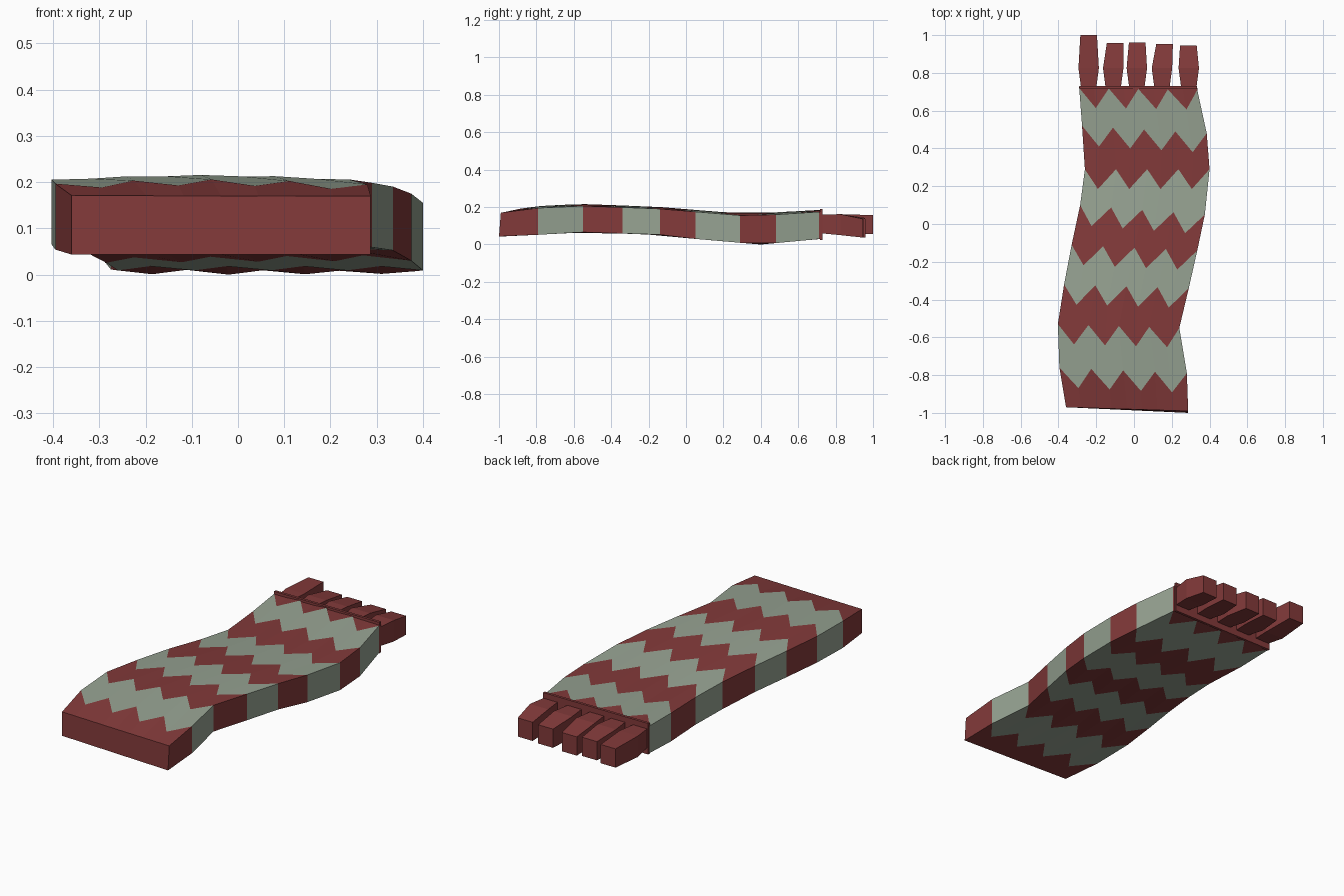
import bpy
import bmesh
import math

cube = bpy.data.objects.get("Cube")
if cube:
    bpy.data.objects.remove(cube, do_unlink=True)


def make_material(name, colour):
    mat = bpy.data.materials.new(name)
    mat.use_nodes = True
    mat.diffuse_color = (*colour, 1)
    mat.node_tree.nodes["Principled BSDF"].inputs["Base Color"].default_value = (*colour, 1)
    return mat


RED = make_material("wool_red", (0.225, 0.042, 0.042))
GREEN = make_material("wool_sage", (0.305, 0.362, 0.287))


def lookup(table, y):
    """Piecewise linear interpolation in a list of (y, value), y falling."""
    if y >= table[0][0]:
        return table[0][1]
    for (y0, v0), (y1, v1) in zip(table, table[1:]):
        if y >= y1:
            return v0 + (v1 - v0) * (y0 - y) / (y0 - y1)
    return table[-1][1]


def finish(name, bm, mats):
    bmesh.ops.recalc_face_normals(bm, faces=bm.faces)
    mesh = bpy.data.meshes.new(name)
    bm.to_mesh(mesh)
    bm.free()
    for mat in mats:
        mesh.materials.append(mat)
    obj = bpy.data.objects.new(name, mesh)
    bpy.context.collection.objects.link(obj)
    return obj


def loft(bm, rings):
    """Joins equal rings of points into a closed tube; returns faces per strip."""
    loops = [[bm.verts.new(p) for p in ring] for ring in rings]
    n = len(loops[0])
    strips = []
    for a, b in zip(loops, loops[1:]):
        strips.append([bm.faces.new((a[i], a[(i + 1) % n], b[(i + 1) % n], b[i]))
                       for i in range(n)])
    bm.faces.new(loops[0])
    bm.faces.new(loops[-1])
    return strips


# Scarf outline: edge points where the stripes meet the two long sides
left = [(0.72, -0.29), (0.52, -0.275), (0.29, -0.26), (0.10, -0.285), (-0.11, -0.33),
        (-0.32, -0.37), (-0.53, -0.403), (-0.76, -0.395), (-0.97, -0.36)]
right = [(0.71, 0.335), (0.48, 0.385), (0.29, 0.40), (0.05, 0.375), (-0.14, 0.335),
         (-0.34, 0.29), (-0.55, 0.24), (-0.79, 0.28), (-0.995, 0.287)]
top = [(0.72, 0.175), (0.49, 0.16), (0.28, 0.155), (0.05, 0.175), (-0.16, 0.192),
       (-0.38, 0.2), (-0.58, 0.207), (-0.79, 0.195), (-0.98, 0.17)]
bottom = [(0.72, 0.03), (0.4, 0.0), (0.28, 0.01), (0.05, 0.03), (-0.16, 0.055),
          (-0.38, 0.06), (-0.58, 0.067), (-0.79, 0.052), (-0.98, 0.043)]
COLS = 8
TOOTH = 0.105


def ring(y_left, y_right, tooth, dome):
    upper, lower = [], []
    for i in range(COLS + 1):
        u = i / COLS
        y = y_left + (y_right - y_left) * u - tooth * (i % 2)
        x = lookup(left, y) * (1 - u) + lookup(right, y) * u
        upper.append((x, y, lookup(top, y) + dome * math.sin(math.pi * u)))
        lower.append((x, y, lookup(bottom, y)))
    return upper + lower[::-1]


# Scarf body: each strip between two zigzag rings is one stripe
rings = [ring(0.727, 0.72, 0, 0.003)]
for (yl, _), (yr, _) in zip(left[:-1], right[:-1]):
    rings.append(ring(yl, yr, TOOTH, 0.01))
front = ring(-0.97, -0.99, 0, 0)
half = COLS + 1
rings.append(front[:half] + [(x, y - 0.01 * (x + 0.36) / 0.65, z) for x, y, z in front[half:]])
bm = bmesh.new()
for k, faces in enumerate(loft(bm, rings)):
    for f in faces:
        f.material_index = k % 2
finish("scarf_body", bm, [RED, GREEN])


def rectangle(x0, x1, y, z0, z1):
    return [(x0, y, z0), (x1, y, z0), (x1, y, z1), (x0, y, z1)]


# Thin raised hem at the fringed end
bm = bmesh.new()
loft(bm, [rectangle(-0.288, 0.333, 0.716, 0.025, 0.19),
          rectangle(-0.288, 0.333, 0.73, 0.025, 0.19)])
finish("fringe_hem", bm, [RED])

# Tassels: narrow at the hem, widest a third of the way out
tassels = [(-0.24, -0.24, 1.0, 0.02), (-0.11, -0.1, 0.957, 0.005), (0.015, 0.017, 0.96, 0.0),
           (0.148, 0.162, 0.953, 0.0), (0.29, 0.288, 0.945, 0.0)]
for n, (x, tip_x, tip_y, lift) in enumerate(tassels):
    bm = bmesh.new()
    loft(bm, [rectangle(x - 0.04, x + 0.04, 0.72, 0.06, 0.16),
              rectangle(x - 0.054, x + 0.054, 0.825, 0.05, 0.162),
              rectangle(tip_x - 0.044, tip_x + 0.044, tip_y, 0.037 + lift, 0.137 + lift)])
    finish(f"tassel_{n + 1}", bm, [RED])
